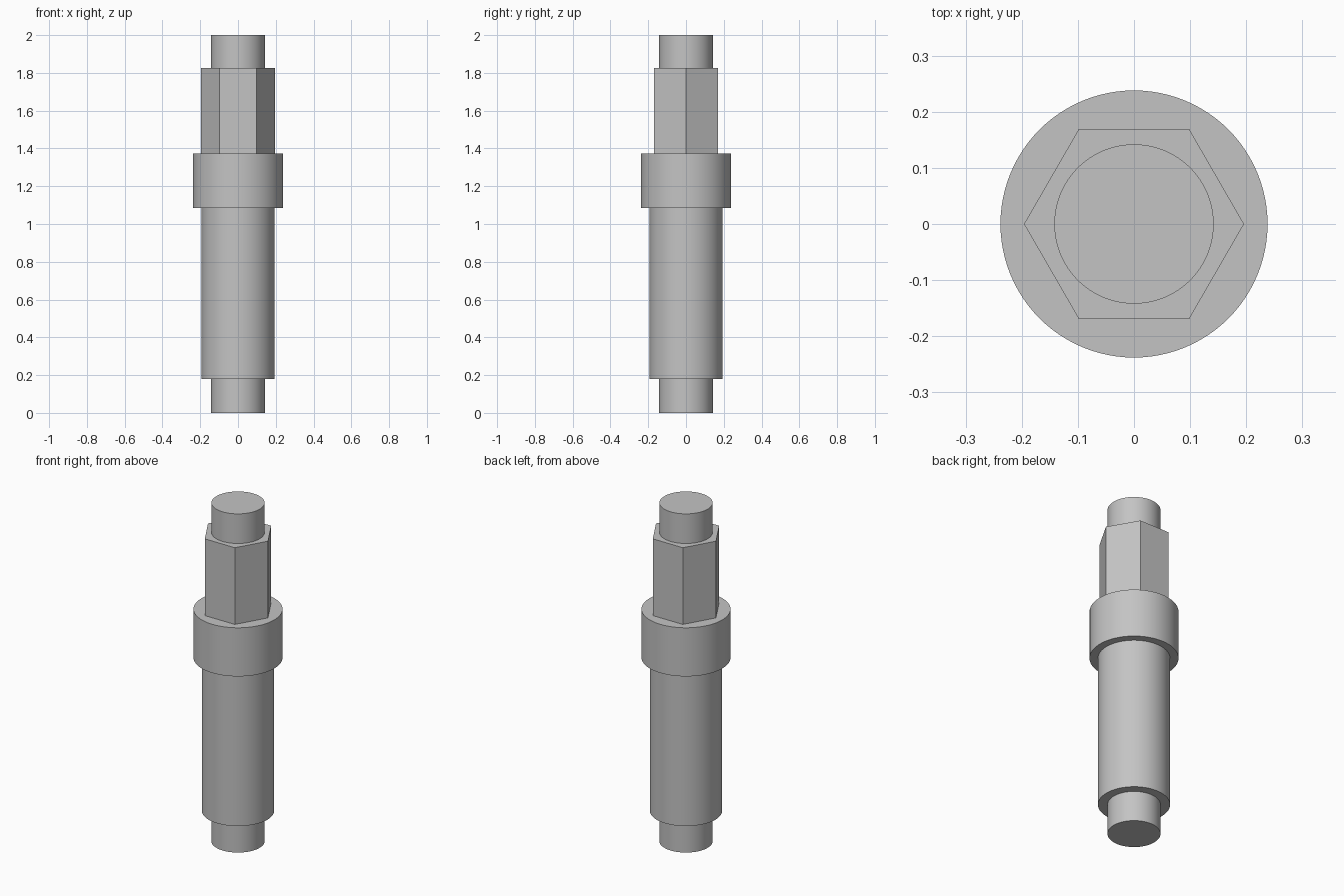
import bpy
import bmesh
from math import pi, radians
from mathutils import Matrix

cube = bpy.data.objects.get("Cube")
if cube:
    bpy.data.objects.remove(cube, do_unlink=True)

GREY = (0.55, 0.55, 0.55, 1.0)
steel = bpy.data.materials.new("steel_grey")
steel.use_nodes = True
steel.diffuse_color = GREY
steel.node_tree.nodes["Principled BSDF"].inputs["Base Color"].default_value = GREY


def prism(name, radius, bottom, top, sides=96):
    """Upright prism with a corner on the x axis; smooth when it is round."""
    bm = bmesh.new()
    bmesh.ops.create_cone(bm, cap_ends=True, segments=sides,
                          radius1=radius, radius2=radius, depth=top - bottom)
    bmesh.ops.transform(bm, verts=bm.verts, matrix=Matrix.Translation(
        (0, 0, (bottom + top) / 2)) @ Matrix.Rotation(pi / 2, 4, "Z"))
    mesh = bpy.data.meshes.new(name)
    bm.to_mesh(mesh)
    bm.free()
    mesh.materials.append(steel)
    obj = bpy.data.objects.new(name, mesh)
    bpy.context.collection.objects.link(obj)
    if sides > 6:
        bpy.ops.object.select_all(action="DESELECT")
        obj.select_set(True)
        bpy.context.view_layer.objects.active = obj
        bpy.ops.object.shade_smooth_by_angle(angle=radians(30))
    return obj


# Core pin shows at both ends; the other parts sleeve over it
prism("core_pin", 0.142, 0.0, 2.0)
prism("shaft_body", 0.193, 0.18, 1.2)
prism("collar", 0.238, 1.085, 1.372)
prism("hex_drive", 0.196, 1.25, 1.825, sides=6)
